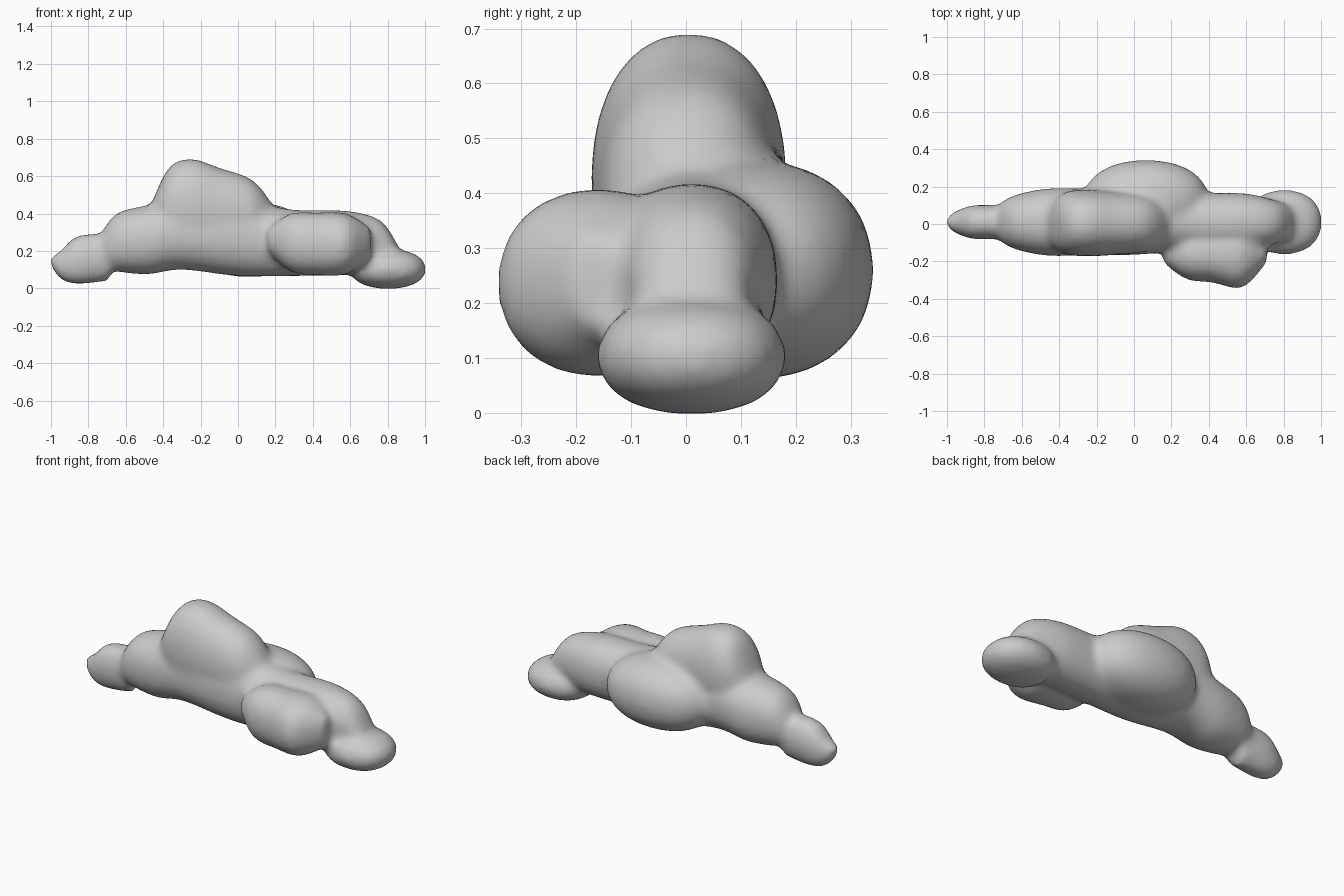
import bpy, bmesh, math
from mathutils import Vector

if "Cube" in bpy.data.objects:
    bpy.data.objects.remove(bpy.data.objects["Cube"])

SIDES, STEPS, POWER = 28, 4, 2.2


def loft(bm, cy, sections):
    """Closed superellipse loft along x; section = (x, half width, z_min, z_max)."""
    rings = []
    for x, half, z0, z1 in sections:
        ring = []
        for i in range(SIDES):
            a = 2 * math.pi * i / SIDES
            c, s = math.cos(a), math.sin(a)
            u = math.copysign(abs(c) ** (2 / POWER), c)
            v = math.copysign(abs(s) ** (2 / POWER), s)
            ring.append(bm.verts.new((x, cy + u * half, (z0 + z1 + v * (z1 - z0)) / 2)))
        rings.append(ring)
    for a, b in zip(rings, rings[1:]):
        for i in range(SIDES):
            j = (i + 1) % SIDES
            bm.faces.new((a[i], a[j], b[j], b[i]))
    bm.faces.new(rings[0][::-1])
    bm.faces.new(rings[-1])


def limb(bm, cy, *keys):
    """Loft through a few key sections, eased with Catmull-Rom."""
    k = [Vector(s) for s in keys]
    k = [k[0]] + k + [k[-1]]
    out = []
    for p0, p1, p2, p3 in zip(k, k[1:], k[2:], k[3:]):
        for n in range(STEPS):
            t = n / STEPS
            out.append(0.5 * (2 * p1 + (p2 - p0) * t + (2 * p0 - 5 * p1 + 4 * p2 - p3) * t ** 2
                              + (3 * p1 - p0 - 3 * p2 + p3) * t ** 3))
    loft(bm, cy, out + [k[-1]])


def bulge(bm, cy, half, x0, x1, z0, z1):
    """Rounded blob filling a box."""
    mx, mz = (x0 + x1) / 2, (z0 + z1) / 2
    out = []
    for n in range(1, 16):
        c = -math.cos(math.pi * n / 16)
        r = (1 - abs(c) ** POWER) ** (1 / POWER)
        out.append((mx + c * (x1 - x0) / 2, half * r, mz - (mz - z0) * r, mz + (z1 - mz) * r))
    loft(bm, cy, out)


bm = bmesh.new()
# long trunk
limb(bm, .01, (-.74, .08, .12, .28), (-.65, .14, .09, .40), (-.48, .178, .075, .445),
     (-.30, .18, .10, .48), (0, .175, .065, .48), (.28, .155, .065, .422),
     (.58, .155, .07, .415), (.76, .115, .09, .365), (.85, .08, .10, .24))
# left tip
limb(bm, .01, (-1, .03, .12, .17), (-.95, .06, .05, .20), (-.86, .09, .022, .28),
     (-.69, .09, .04, .295))
# top hump
limb(bm, .005, (-.46, .10, .30, .46), (-.37, .165, .20, .645), (-.25, .178, .15, .693),
     (-.10, .17, .15, .645), (.08, .15, .15, .578), (.19, .075, .25, .44))
# front bulge
limb(bm, -.16, (.16, .05, .20, .32), (.28, .135, .09, .40), (.42, .153, .07, .405),
     (.58, .18, .075, .40), (.71, .045, .16, .32))
# back bulge and right tip
bulge(bm, .12, .222, -.27, .40, .06, .46)
bulge(bm, .01, .173, .60, 1.005, -.003, .21)
bmesh.ops.recalc_face_normals(bm, faces=bm.faces)

mesh = bpy.data.meshes.new("blob_body")
bm.to_mesh(mesh)
bm.free()
body = bpy.data.objects.new("blob_body", mesh)
bpy.context.collection.objects.link(body)

# melt the overlapping lobes into one soft skin
remesh = body.modifiers.new("fuse", 'REMESH')
remesh.mode = 'VOXEL'
remesh.voxel_size = 0.02
remesh.use_smooth_shade = True
soften = body.modifiers.new("soften", 'SMOOTH')
soften.factor = 0.5
soften.iterations = 7
